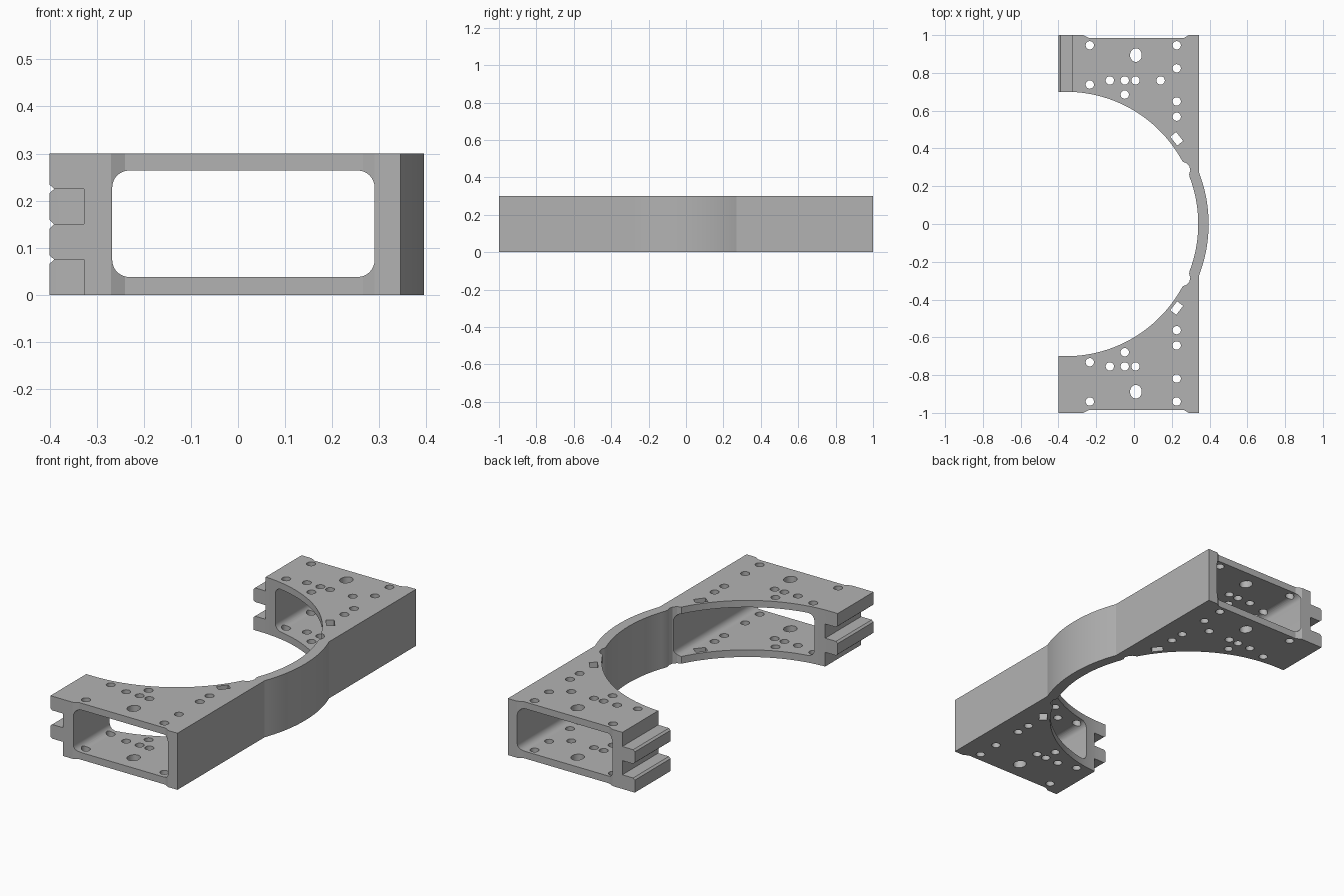
import bpy, bmesh
from math import sin, cos, asin, pi, radians, sqrt
from mathutils import Vector

if "Cube" in bpy.data.objects:
    bpy.data.objects.remove(bpy.data.objects["Cube"])

HEIGHT = 0.3
CENTRE, R_IN, R_OUT = -0.36, 0.7, 0.755

grey = bpy.data.materials.new("mid grey")
grey.use_nodes = True
grey.diffuse_color = (0.45, 0.45, 0.45, 1)
grey.node_tree.nodes["Principled BSDF"].inputs["Base Color"].default_value = (0.45, 0.45, 0.45, 1)


def prism(bm, points, start, end, axis):
    """Extrude a closed 2D profile along z, or an xz profile along y."""
    def place(p, t):
        return (p[0], p[1], t) if axis == "z" else (p[0], t, p[1])
    face = bm.faces.new([bm.verts.new(place(p, start)) for p in points])
    new = bmesh.ops.extrude_face_region(bm, geom=[face])["geom"]
    shift = Vector(place((0, 0), end - start))
    bmesh.ops.translate(bm, vec=shift, verts=[g for g in new if isinstance(g, bmesh.types.BMVert)])


def finish(bm, name):
    bmesh.ops.recalc_face_normals(bm, faces=bm.faces)
    mesh = bpy.data.meshes.new(name)
    bm.to_mesh(mesh)
    bm.free()
    mesh.materials.append(grey)
    obj = bpy.data.objects.new(name, mesh)
    bpy.context.collection.objects.link(obj)
    return obj


def arc(r, y0, y1, n):
    a, b = asin(y0 / r), asin(y1 / r)
    return [(CENTRE + r * cos(a + (b - a) * i / n), r * sin(a + (b - a) * i / n)) for i in range(n + 1)]


def ellipse(cx, cy, rx, ry, n=32):
    return [(cx + rx * cos(2 * pi * i / n), cy + ry * sin(2 * pi * i / n)) for i in range(n)]


# Bracket outline: half profile from the middle of the outer rim round to the inner rim
half = arc(R_OUT, 0, 0.27, 14)
half += [(0.345, 1), (0.29, 1), (0.265, 0.985), (-0.24, 0.985), (-0.27, 1), (-0.4, 1), (-0.4, R_IN)]
half += arc(R_IN, R_IN, 0.33, 28)
half += [(0.278, 0.322), (0.293, 0.306), (0.298, 0.284), (0.292, 0.264)]
half += arc(R_IN, 0.25, 0, 10)
outline = half + [(x, -y) for x, y in reversed(half[1:-1])]
bm = bmesh.new()
prism(bm, outline, 0, HEIGHT, "z")
bracket = finish(bm, "bracket")

# Rounded window running through both arms
bm = bmesh.new()
x0, x1, z0, z1, r = -0.267, 0.29, 0.038, 0.264, 0.036
window = []
for k, (cx, cz) in enumerate([(x1 - r, z1 - r), (x0 + r, z1 - r), (x0 + r, z0 + r), (x1 - r, z0 + r)]):
    for i in range(9):
        a = (k + i / 8) * pi / 2
        window.append((cx + r * cos(a), cz + r * sin(a)))
prism(bm, window, -1.2, 1.2, "y")
window_cutter = finish(bm, "window_cutter")

# Finger joint notches, staggered between the two ends
bm = bmesh.new()
step = HEIGHT / 4
for side, levels in ((-1, (0, 2)), (1, (1, 3))):
    for k in levels:
        lo = k * step if k else -0.1
        hi = (k + 1) * step if k < 3 else 0.4
        notch = [(-0.327, lo), (-0.327, hi), (-0.39, hi), (-0.4, hi + 0.009), (-0.45, hi + 0.009),
                 (-0.45, lo - 0.009), (-0.4, lo - 0.009), (-0.39, lo)]
        prism(bm, notch, side * 0.5, side * 1.2, "y")
notch_cutter = finish(bm, "notch_cutter")

# Drilled holes and slanted slots through both plates
bm = bmesh.new()
holes = [(-0.234, 0.943), (-0.234, 0.735), (-0.128, 0.757), (-0.049, 0.757), (0.008, 0.757),
         (-0.049, 0.682), (0.226, 0.943), (0.226, 0.821), (0.226, 0.646), (0.226, 0.565)]
for side in (-1, 1):
    spots = holes + ([(0.141, 0.757)] if side > 0 else [])
    shapes = [ellipse(x, side * y + 0.003, 0.022, 0.022) for x, y in spots]
    shapes.append(ellipse(0.01, side * 0.891 + 0.003, 0.031, 0.036))
    u = Vector((cos(radians(52)), -side * sin(radians(52))))
    v = Vector((-u.y, u.x))
    c = Vector((0.226, side * 0.448 + 0.003))
    shapes.append([tuple(c + u * a * 0.03 + v * b * 0.02) for a, b in ((1, 1), (-1, 1), (-1, -1), (1, -1))])
    for shape in shapes:
        prism(bm, shape, -0.1, 0.4, "z")
hole_cutter = finish(bm, "hole_cutter")

# Cut everything, then bake the result and drop the cutters
cutters = (window_cutter, notch_cutter, hole_cutter)
for cutter in cutters:
    cutter.hide_render = True
    mod = bracket.modifiers.new(cutter.name, "BOOLEAN")
    mod.operation = "DIFFERENCE"
    mod.solver = "EXACT"
    mod.object = cutter
bpy.context.view_layer.update()
graph = bpy.context.evaluated_depsgraph_get()
baked = bpy.data.meshes.new_from_object(bracket.evaluated_get(graph))
bracket.modifiers.clear()
bracket.data = baked
baked.materials.clear()
baked.materials.append(grey)
for poly in baked.polygons:
    poly.material_index = 0
for cutter in cutters:
    bpy.data.objects.remove(cutter)

# Smooth the curved walls, keep the corners crisp
bpy.ops.object.select_all(action="DESELECT")
bracket.select_set(True)
bpy.context.view_layer.objects.active = bracket
bpy.ops.object.shade_smooth_by_angle(angle=radians(20))
